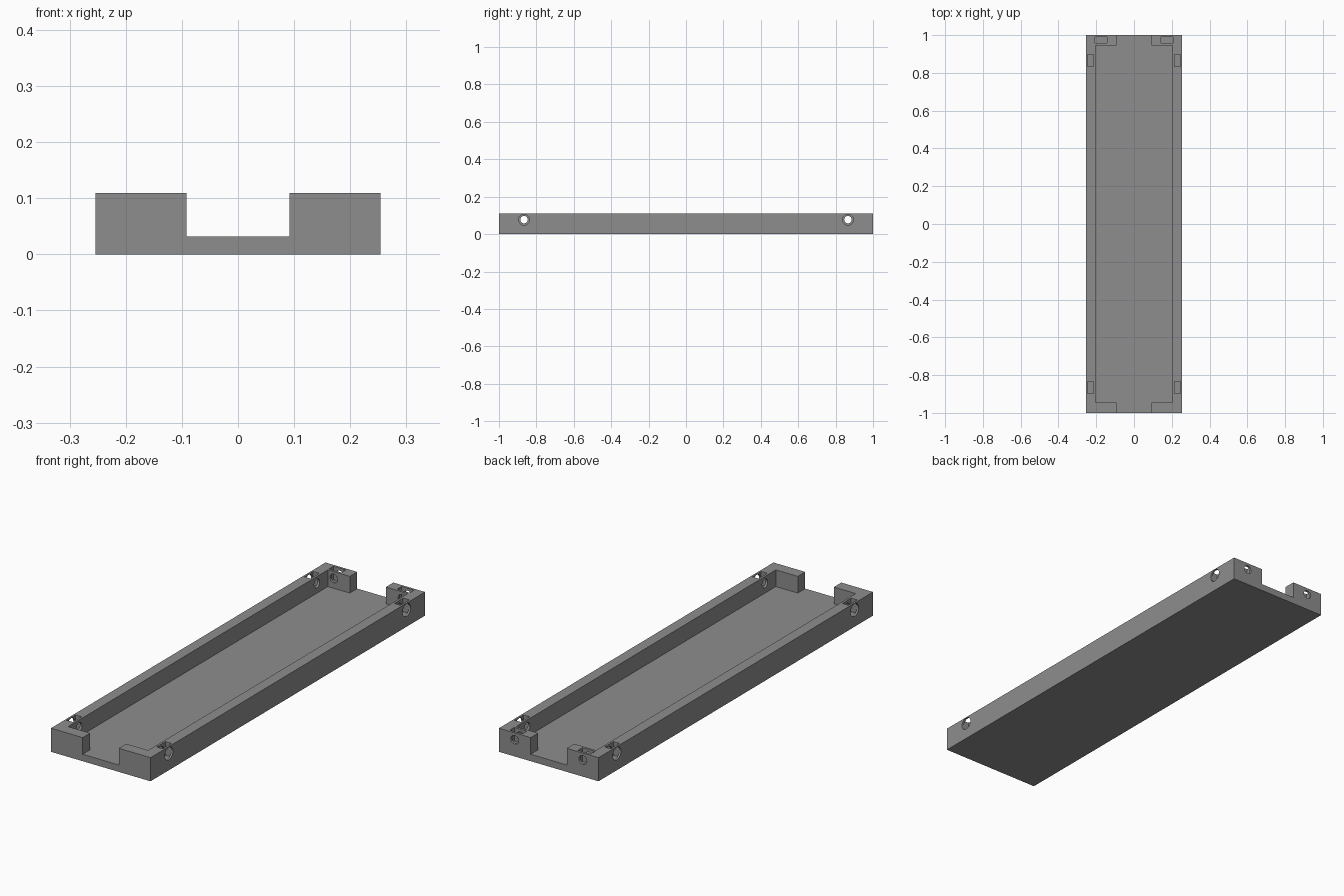
import bpy
import math

if "Cube" in bpy.data.objects:
    bpy.data.objects.remove(bpy.data.objects["Cube"])

W, L, H = 0.254, 1.0, 0.109      # half width, half length, height
FLOOR = 0.032
HOLE_Z = 0.077

plastic = bpy.data.materials.new("grey plastic")
plastic.diffuse_color = (0.27, 0.27, 0.27, 1)
plastic.use_nodes = True
plastic.node_tree.nodes["Principled BSDF"].inputs["Base Color"].default_value = plastic.diffuse_color


def box(name, x, y, z):
    """Box spanning the given (min, max) ranges."""
    bpy.ops.mesh.primitive_cube_add(size=1, location=[sum(r) / 2 for r in (x, y, z)])
    o = bpy.context.object
    o.name = name
    o.scale = [r[1] - r[0] for r in (x, y, z)]
    bpy.ops.object.transform_apply(location=True, rotation=True, scale=True)
    return o


def rod(name, radius, start, end):
    """Cylinder along x or y between two points."""
    along_x = start[0] != end[0]
    bpy.ops.mesh.primitive_cylinder_add(
        vertices=32, radius=radius, depth=math.dist(start, end),
        location=[(a + b) / 2 for a, b in zip(start, end)],
        rotation=(0, math.pi / 2, 0) if along_x else (math.pi / 2, 0, 0))
    o = bpy.context.object
    o.name = name
    bpy.ops.object.transform_apply(location=True, rotation=True, scale=True)
    return o


def span(a, b, s):
    return tuple(sorted((a * s, b * s)))


# Outer block of the tray
tray = box("tray", (-W, W), (-L, L), (0, H))
tray.data.materials.append(plastic)

# Inner pocket and the end openings
cutters = [box("pocket_cutter", (-0.204, 0.204), (-0.946, 0.946), (FLOOR, 0.2)),
           box("opening_cutter", (-0.092, 0.092), (-1.1, 1.1), (FLOOR, 0.2))]

for sx in (-1, 1):
    # Side walls: nut slot, screw hole and wider outer hole at each end
    for sy in (-1, 1):
        y = 0.866 * sy
        cutters += [
            box("side_slot_cutter", span(0.214, 0.245, sx), (y - 0.032, y + 0.032), (0.046, 0.2)),
            rod("side_hole_cutter", 0.02, (0.18 * sx, y, HOLE_Z), (0.23 * sx, y, HOLE_Z)),
            rod("side_outer_hole_cutter", 0.029, (0.235 * sx, y, HOLE_Z), (0.3 * sx, y, HOLE_Z))]
    # Back wall: nut slot and screw hole
    x = 0.174 * sx
    cutters += [
        box("back_slot_cutter", (x - 0.032, x + 0.032), (0.957, 0.989), (0.046, 0.2)),
        rod("back_hole_cutter", 0.02, (x, 0.92, HOLE_Z), (x, 1.05, HOLE_Z))]

# Cut everything, then discard the cutters
bpy.ops.object.select_all(action='DESELECT')
tray.select_set(True)
bpy.context.view_layer.objects.active = tray
for c in cutters:
    m = tray.modifiers.new("cut", 'BOOLEAN')
    m.operation = 'DIFFERENCE'
    m.solver = 'EXACT'
    m.object = c
    bpy.ops.object.modifier_apply(modifier=m.name)
    bpy.data.objects.remove(c)

bpy.ops.object.shade_smooth_by_angle(angle=math.radians(30))
